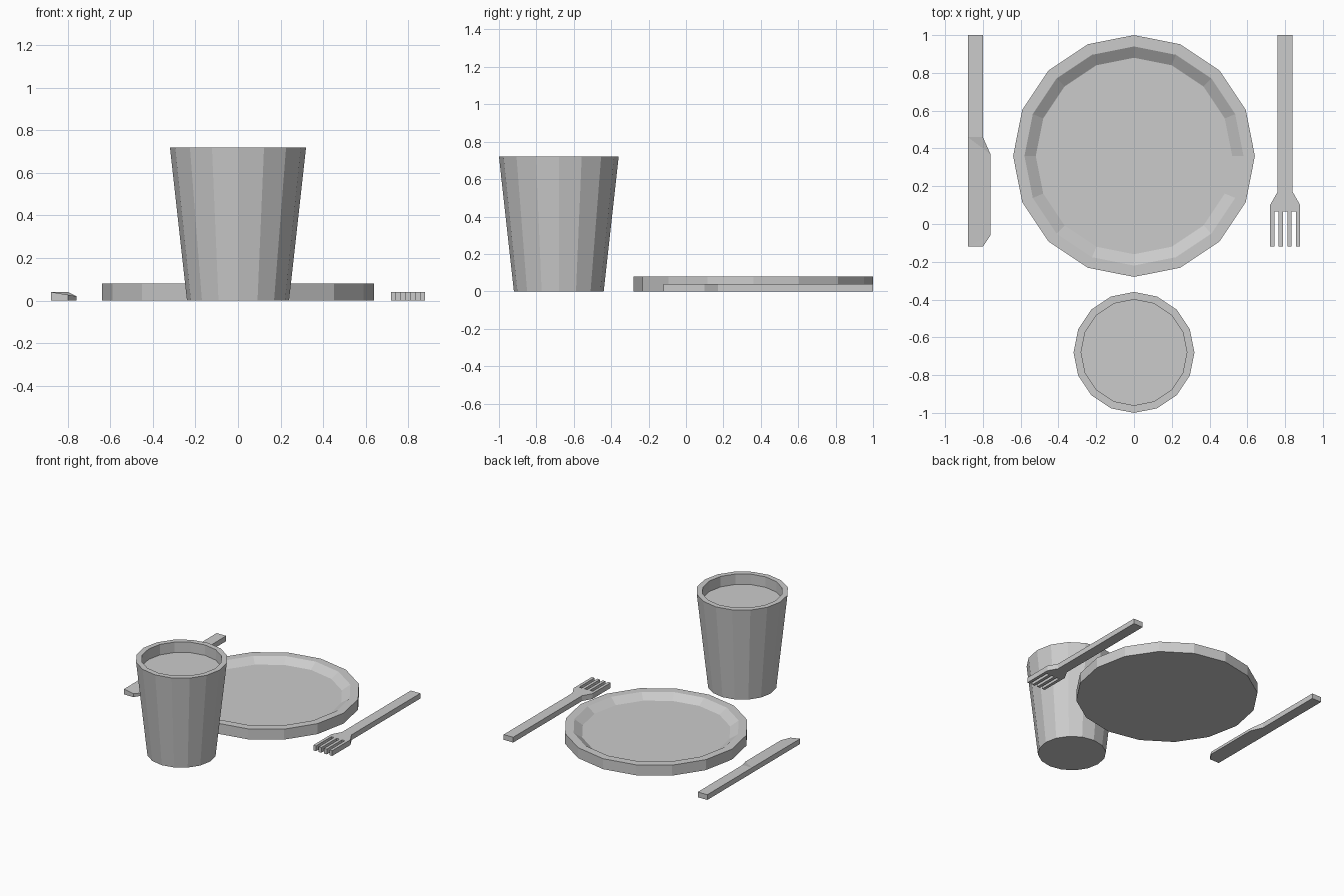
import bpy, bmesh, math

if "Cube" in bpy.data.objects:
    bpy.data.objects.remove(bpy.data.objects["Cube"])

SIDES = 16


def finish(name, bm, loc=(0, 0, 0)):
    bmesh.ops.recalc_face_normals(bm, faces=bm.faces)
    me = bpy.data.meshes.new(name)
    bm.to_mesh(me)
    bm.free()
    ob = bpy.data.objects.new(name, me)
    ob.location = loc
    bpy.context.collection.objects.link(ob)
    return ob


def lathe(name, profile, loc):
    """Closed, low-poly turned body from (radius, z) points, capped at both ends."""
    bm = bmesh.new()
    rings = []
    for r, z in profile:
        rings.append([bm.verts.new((r * math.cos(a), r * math.sin(a), z))
                      for a in (2 * math.pi * i / SIDES for i in range(SIDES))])
    for lo, hi in zip(rings, rings[1:]):
        for i in range(SIDES):
            j = (i + 1) % SIDES
            bm.faces.new((lo[i], lo[j], hi[j], hi[i]))
    bm.faces.new(rings[0])
    bm.faces.new(rings[-1])
    return finish(name, bm, loc)


def slab(name, top, faces, loc=(0, 0, 0)):
    """Flat-bottomed slab from a top outline of (x, y, z) and its top faces."""
    bm = bmesh.new()
    up = [bm.verts.new(p) for p in top]
    down = [bm.verts.new((x, y, 0)) for x, y, z in top]
    n = len(top)
    for f in faces:
        bm.faces.new([up[i] for i in f])
    bm.faces.new(down[::-1])
    for i in range(n):
        j = (i + 1) % n
        bm.faces.new((down[i], down[j], up[j], up[i]))
    return finish(name, bm, loc)


# plate with raised, sloping rim
lathe("plate", [(0.64, 0), (0.64, 0.08), (0.58, 0.08), (0.52, 0.04)], (0, 0.36, 0))

# cup, filled almost to the brim
lathe("cup", [(0.24, 0), (0.32, 0.72), (0.28, 0.72), (0.28, 0.64)], (0, -0.68, 0))

# fork: half outline from handle end to the middle slot, then mirrored
T = 0.04
w = 0.16 / 7
half = [(0.04, 1.0), (0.04, 0.17), (0.08, 0.10), (0.08, -0.12),
        (2.5 * w, -0.12), (2.5 * w, 0.065), (1.5 * w, 0.065),
        (1.5 * w, -0.12), (0.5 * w, -0.12), (0.5 * w, 0.065)]
outline = half + [(-x, y) for x, y in reversed(half)]
slab("fork", [(x, y, T) for x, y in outline], [range(len(outline))], (0.80, 0, 0))

# knife: straight handle, blade bevelled down towards its cutting edge
knife = [(-0.88, 1.0, T), (-0.88, 0.46, T), (-0.88, -0.12, T), (-0.80, -0.12, 0.027),
         (-0.76, -0.06, 0.02), (-0.76, 0.37, 0.02), (-0.80, 0.46, T), (-0.80, 1.0, T)]
slab("knife", knife, [(0, 1, 6, 7), (1, 5, 6), (1, 2, 4, 5), (2, 3, 4)])
